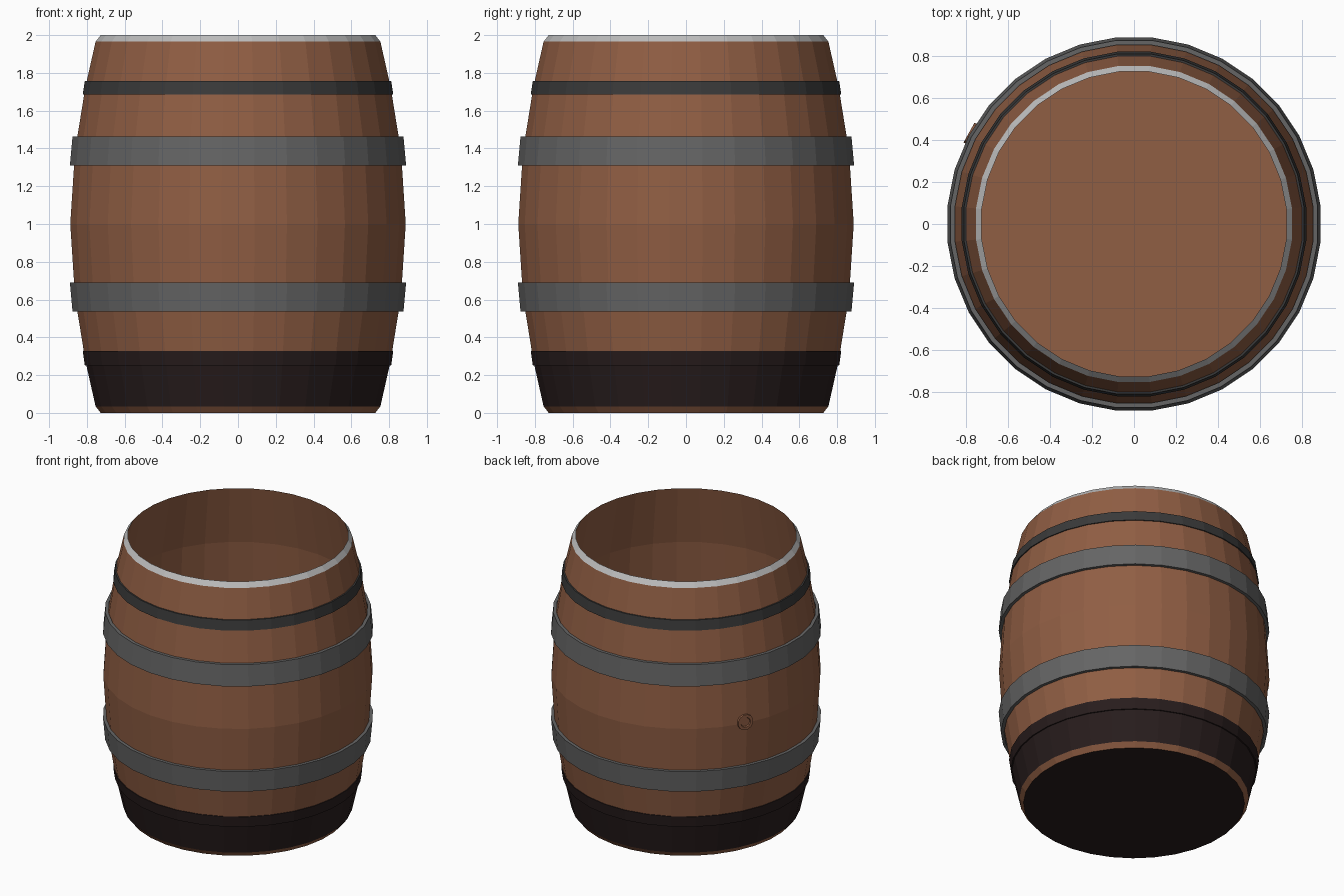
import bpy, bmesh, math
from mathutils import Matrix

if "Cube" in bpy.data.objects:
    bpy.data.objects.remove(bpy.data.objects["Cube"])

N = 32                          # barrel sides, flat side to the front
K = 1 / math.cos(math.pi / N)   # flat-to-flat radius -> corner radius


def mat(name, r, g, b):
    m = bpy.data.materials.new(name)
    m.diffuse_color = (r, g, b, 1)
    m.use_nodes = True
    m.node_tree.nodes["Principled BSDF"].inputs["Base Color"].default_value = m.diffuse_color
    return m


WOOD = mat("brown wood", 0.28, 0.112, 0.057)
DARK = mat("dark base", 0.021, 0.012, 0.012)
STEEL = mat("grey steel", 0.13, 0.13, 0.13)
IRON = mat("dark iron", 0.042, 0.042, 0.042)
PALE = mat("pale rim", 0.50, 0.50, 0.50)


def lathe(name, profile, mats, indices, closed=False, n=N, k=K):
    """Spin (radius, z) points; indices give a material per profile segment."""
    bm = bmesh.new()
    rings = [[bm.verts.new((r * k * math.cos((i + .5) * math.tau / n),
                            r * k * math.sin((i + .5) * math.tau / n), z))
              for i in range(n)] for r, z in profile]
    pairs = list(zip(rings, rings[1:]))
    if closed:
        pairs.append((rings[-1], rings[0]))
    for (a, b), mi in zip(pairs, indices):
        for i in range(n):
            j = (i + 1) % n
            bm.faces.new((a[i], a[j], b[j], b[i])).material_index = mi
    if not closed:              # end caps
        bm.faces.new(rings[0][::-1]).material_index = indices[-2]
        bm.faces.new(rings[-1]).material_index = indices[-1]
    bmesh.ops.recalc_face_normals(bm, faces=bm.faces[:])
    me = bpy.data.meshes.new(name)
    bm.to_mesh(me)
    bm.free()
    for m in mats:
        me.materials.append(m)
    ob = bpy.data.objects.new(name, me)
    bpy.context.collection.objects.link(ob)
    return ob


# Staved body: base bevel, dark foot, bulge, pale top bevel, inner wall, floor
lathe("barrel_body",
      [(.727, 0), (.754, .035), (.808, .275), (.863, .615), (.888, 1.0),
       (.863, 1.385), (.808, 1.725), (.754, 1.965), (.727, 2.0),
       (.81, 1.57), (.85, 1.0), (.81, .43), (.74, .06)],
      [WOOD, DARK, PALE],
      [0, 1, 0, 0, 0, 0, 0, 2, 0, 0, 0, 0] + [1, 0])


# Hoops, each mirrored top and bottom about the belly
def hoop(name, wide_r, wide_z, slim_r, slim_z, flip, m):
    f = (lambda z: 2 - z) if flip else (lambda z: z)
    t = .022
    lathe(name, [(wide_r, f(wide_z)), (slim_r, f(slim_z)),
                 (slim_r - t, f(slim_z)), (wide_r - t, f(wide_z))],
          [m], [0] * 4, closed=True)


for flip, label in ((False, "upper"), (True, "lower")):
    hoop(label + "_wide_hoop", .890, 1.31, .876, 1.463, flip, STEEL)
    hoop(label + "_narrow_hoop", .822, 1.685 if not flip else 1.672,
         .811, 1.757 if not flip else 1.75, flip, DARK if flip else IRON)

# Bung in the left rear side: raised collar with a sunken plug
bung = lathe("bung", [(.056, -.02), (.056, .012), (.036, .012), (.032, .004)],
             [WOOD], [0] * 5, n=12, k=1)
bung.matrix_world = (Matrix.Rotation(math.radians(151), 4, 'Z')
                     @ Matrix.Translation((.888, 0, 1.01))
                     @ Matrix.Rotation(math.pi / 2, 4, 'Y'))
